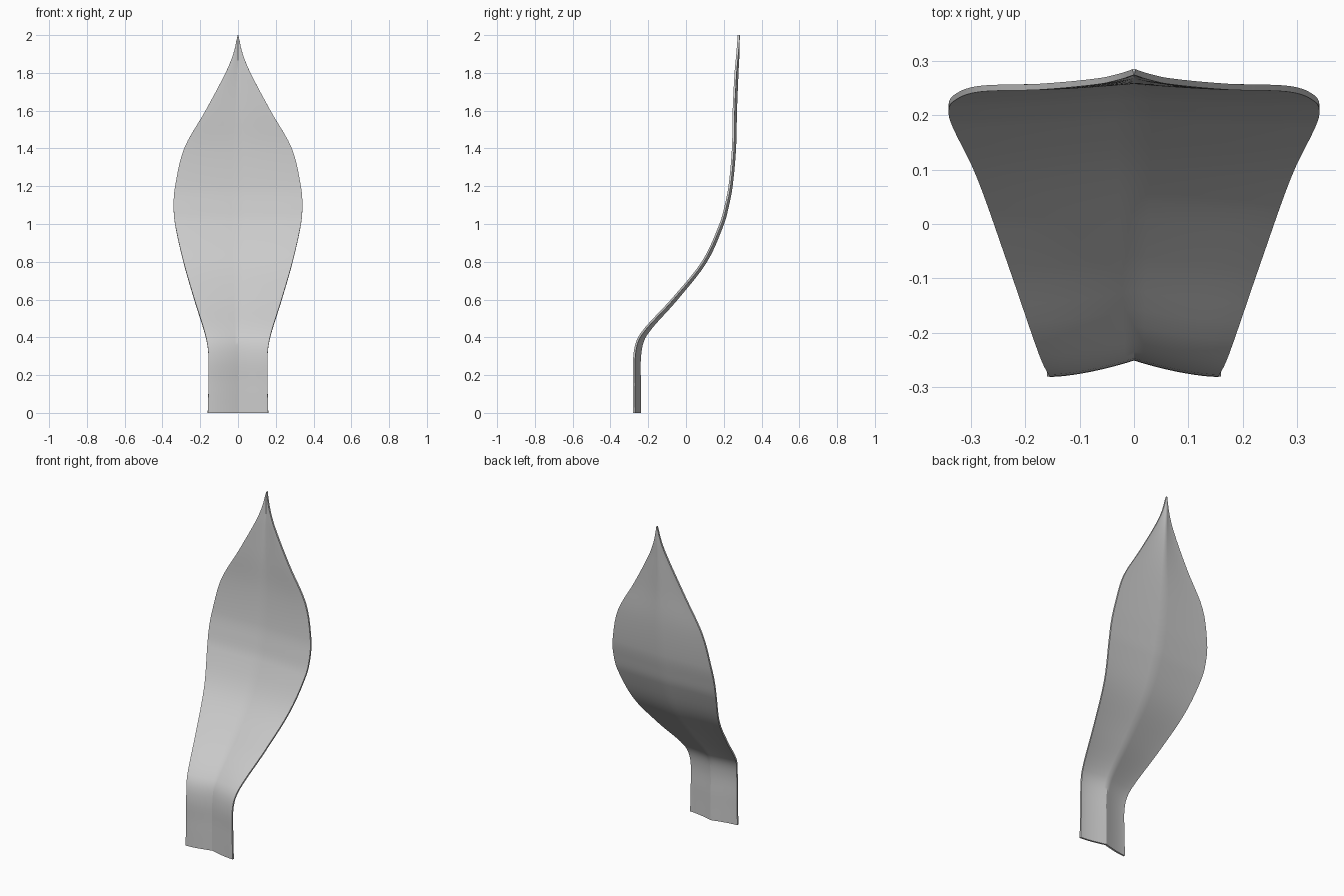
import bpy, bmesh

if "Cube" in bpy.data.objects:
    bpy.data.objects.remove(bpy.data.objects["Cube"])

# Leaf profile: height, half width, y of the front rim, depth of the centre fold
PROFILE = [
    (0.00, 0.160, -0.280, 0.030), (0.15, 0.156, -0.280, 0.030),
    (0.32, 0.157, -0.277, 0.030), (0.42, 0.174, -0.242, 0.028),
    (0.60, 0.230, -0.080, 0.022), (0.80, 0.288, 0.083, 0.016),
    (1.00, 0.333, 0.177, 0.013), (1.10, 0.341, 0.205, 0.012),
    (1.20, 0.333, 0.225, 0.011), (1.40, 0.285, 0.243, 0.011),
    (1.60, 0.172, 0.247, 0.012), (1.80, 0.066, 0.257, 0.010),
    (1.90, 0.025, 0.266, 0.006), (2.00, 0.001, 0.274, 0.000)]
STEPS, HALF, THICK = 5, 10, 0.011


def smooth_rows(points):
    """Smooth curve through the profile, spaced by height."""
    def slope(i, k):
        a, b = points[max(i - 1, 0)], points[min(i + 1, len(points) - 1)]
        return (b[k] - a[k]) / (b[0] - a[0])
    rows = []
    for i in range(len(points) - 1):
        p, q = points[i], points[i + 1]
        h = q[0] - p[0]
        for s in range(STEPS):
            t = s / STEPS
            row = [p[0] + h * t]
            for k in (1, 2, 3):
                row.append((2*t**3 - 3*t*t + 1) * p[k] + (3*t*t - 2*t**3) * q[k]
                           + h * ((t**3 - 2*t*t + t) * slope(i, k)
                                  + (t**3 - t*t) * slope(i + 1, k)))
            rows.append(row)
    rows.append(list(points[-1]))
    return rows


# Leaf blade: front sheet, folded along the middle
bm = bmesh.new()
grid = []
for z, w, y, fold in smooth_rows(PROFILE):
    line = []
    for j in range(-HALF, HALF + 1):
        u = j / HALF
        line.append(bm.verts.new((w * u, y + fold * (1 - abs(u)) ** 1.6, z)))
    grid.append(line)
for a, b in zip(grid, grid[1:]):
    for j in range(2 * HALF):
        bm.faces.new((a[j], a[j + 1], b[j + 1], b[j]))
mesh = bpy.data.meshes.new("leaf_blade")
bm.to_mesh(mesh)
bm.free()
leaf = bpy.data.objects.new("leaf_blade", mesh)
bpy.context.collection.objects.link(leaf)

# Thickness grows backwards from the front sheet
solid = leaf.modifiers.new("thickness", 'SOLIDIFY')
solid.thickness = THICK
solid.offset = -1
bpy.context.view_layer.objects.active = leaf
leaf.select_set(True)
bpy.ops.object.modifier_apply(modifier=solid.name)
bpy.ops.object.shade_smooth_by_angle(angle=0.5)

mat = bpy.data.materials.new("light grey")
mat.diffuse_color = (0.6, 0.6, 0.6, 1)
mat.use_nodes = True
mat.node_tree.nodes["Principled BSDF"].inputs["Base Color"].default_value = mat.diffuse_color
leaf.data.materials.append(mat)
